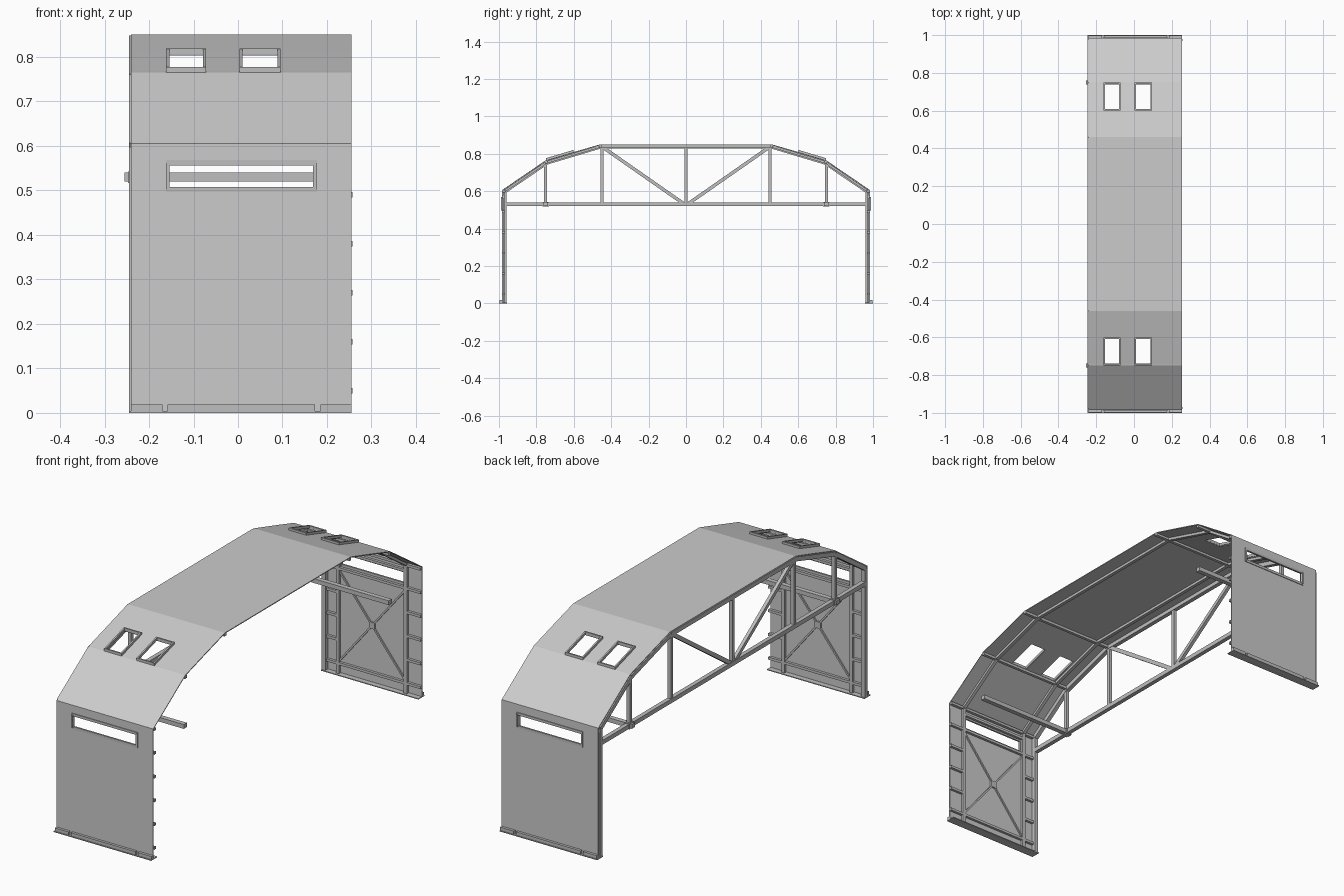
import bpy, bmesh
from mathutils import Vector, Matrix

cube = bpy.data.objects.get("Cube")
if cube:
    bpy.data.objects.remove(cube)


def material(name, value):
    m = bpy.data.materials.new(name)
    m.use_nodes = True
    colour = (value, value, value, 1)
    m.diffuse_color = colour
    m.node_tree.nodes["Principled BSDF"].inputs["Base Color"].default_value = colour
    return m


SHEET = material("light grey sheet", 0.6)
STEEL = material("grey steel", 0.52)
X0, X1 = -0.24, 0.255          # ends of the bay
POSTS = (-0.168, 0.18)         # inner frame lines
TRUSS_X = -0.235


def finish(name, bm, mat):
    me = bpy.data.meshes.new(name)
    bm.to_mesh(me)
    bm.free()
    me.materials.append(mat)
    ob = bpy.data.objects.new(name, me)
    bpy.context.collection.objects.link(ob)
    return ob


def bar(a, b, w, h):
    """Describe a rectangular bar from a to b."""
    return Vector(a), Vector(b), w, h


def bars(name, items, mat=STEEL):
    bm = bmesh.new()
    for a, b, w, h in items:
        d = (b - a).normalized()
        side = Vector((0, 1, 0)) if abs(d.x) > 0.99 else Vector((1, 0, 0))
        up = d.cross(side).normalized()
        side = up.cross(d)
        m = Matrix((side * w, up * h, d * (b - a).length)).transposed().to_4x4()
        m.translation = (a + b) / 2
        bmesh.ops.create_cube(bm, size=1, matrix=m)
    return finish(name, bm, mat)


def chain(x, pts, w, h):
    return [bar((x, *p), (x, *q), w, h) for p, q in zip(pts, pts[1:])]


def mirrored(half):
    return half + [(-y, z) for y, z in reversed(half)]


def frame(a, b, x0, x1, w, h):
    """Rectangular frame between two profile points."""
    return [bar((x0, *a), (x0, *b), w, h), bar((x1, *a), (x1, *b), w, h),
            bar((x0 - w / 2, *a), (x1 + w / 2, *a), w, h),
            bar((x0 - w / 2, *b), (x1 + w / 2, *b), w, h)]


# Folded cladding with openings left out of the grid
WINDOW = (-0.155, 0.17)
LIGHTS = ((-0.158, -0.075), (0.007, 0.092))
half = [(-0.985, 0), (-0.985, 0.505), (-0.985, 0.56), (-0.985, 0.605),
        (-0.75, 0.765), (-0.742, 0.767), (-0.608, 0.807), (-0.46, 0.85)]
rows = mirrored(half)
xs = sorted({X0, X1, *WINDOW, *LIGHTS[0], *LIGHTS[1]})
holes = {1: [WINDOW], 5: LIGHTS}
bm = bmesh.new()
grid = [[bm.verts.new((x, y, z)) for x in xs] for y, z in rows]
last = len(rows) - 2
for r in range(last + 1):
    for c in range(len(xs) - 1):
        mid = (xs[c] + xs[c + 1]) / 2
        if any(lo < mid < hi for lo, hi in holes.get(min(r, last - r), ())):
            continue
        bm.faces.new((grid[r][c], grid[r][c + 1], grid[r + 1][c + 1], grid[r + 1][c]))
cladding = finish("cladding", bm, SHEET)
solid = cladding.modifiers.new("thickness", "SOLIDIFY")
solid.thickness = 0.004
solid.offset = -1

# End truss
outer = mirrored([(-0.97, 0), (-0.97, 0.598), (-0.744, 0.752), (-0.457, 0.838)])
truss = chain(TRUSS_X, outer, 0.02, 0.02)
truss.append(bar((TRUSS_X, -0.97, 0.53), (TRUSS_X, 0.97, 0.53), 0.02, 0.02))
truss.append(bar((TRUSS_X, 0, 0.53), (TRUSS_X, 0, 0.838), 0.016, 0.016))
for s in (-1, 1):
    truss += [bar((TRUSS_X, s * 0.75, 0.53), (TRUSS_X, s * 0.75, 0.75), 0.016, 0.016),
              bar((TRUSS_X, s * 0.45, 0.53), (TRUSS_X, s * 0.45, 0.835), 0.016, 0.016),
              bar((TRUSS_X, s * 0.015, 0.535), (TRUSS_X, s * 0.445, 0.835), 0.016, 0.018)]
bars("end_truss", truss)

# Inner ribs: posts continued over the roof
inner = mirrored([(-0.973, 0), (-0.973, 0.599), (-0.746, 0.754), (-0.457, 0.84)])
ribs = []
for x in POSTS:
    ribs += chain(x, inner, 0.016, 0.012)
bars("ribs", ribs)

# Purlins along every fold
bars("purlins", [bar((X0, y, z), (X1, y, z), 0.014, 0.012)
                 for y, z in inner if z > 0])

for s, side in ((-1, "front"), (1, "back")):
    y = s * 0.974
    # Wall girts: short ones beside the posts, long ones around the bracing
    girts = [bar((POSTS[0], y, z), (POSTS[1], y, z), 0.012, 0.012)
             for z in (0.05, 0.49, 0.57)]
    for z in (0.05, 0.16, 0.27, 0.38, 0.49):
        girts += [bar((X0, y, z), (POSTS[0], y, z), 0.012, 0.012),
                  bar((POSTS[1], y, z), (X1 + 0.002, y, z), 0.012, 0.012)]
    bars(side + "_wall_girts", girts)

    # Crossed bracing and its centre plate
    lo, hi = 0.055, 0.485
    bars(side + "_wall_bracing", [
        bar((POSTS[0], y, lo), (POSTS[1], y, hi), 0.008, 0.006),
        bar((POSTS[0], y, hi), (POSTS[1], y, lo), 0.008, 0.006),
        bar((0.006, y, 0.255), (0.006, y, 0.285), 0.03, 0.008)])

    # Base plate and the sill blocks on it
    base = [bar((X0 - 0.005, s * 0.978, 0.002), (X1, s * 0.978, 0.002), 0.044, 0.004)]
    for a, b in ((X0, -0.17), (-0.158, 0.173), (0.185, X1)):
        base.append(bar((a, s * 0.991, 0.011), (b, s * 0.991, 0.011), 0.012, 0.016))
    bars(side + "_base_sill", base)

    # Openings
    bars(side + "_window_frame",
         frame((s * 0.984, 0.502), (s * 0.984, 0.562), -0.158, 0.173, 0.008, 0.012))
    for i, (a, b) in enumerate(LIGHTS):
        bars(f"{side}_skylight_frame_{i + 1}",
             frame((s * 0.746, 0.771), (s * 0.605, 0.813), a, b, 0.007, 0.012))

    # Lengthwise beam with a node block under the truss post
    bars(side + "_lengthwise_beam", [
        bar((-0.255, s * 0.75, 0.53), (X1, s * 0.75, 0.53), 0.022, 0.02),
        bar((TRUSS_X - 0.012, s * 0.75, 0.53), (TRUSS_X + 0.012, s * 0.75, 0.53), 0.034, 0.026)])
